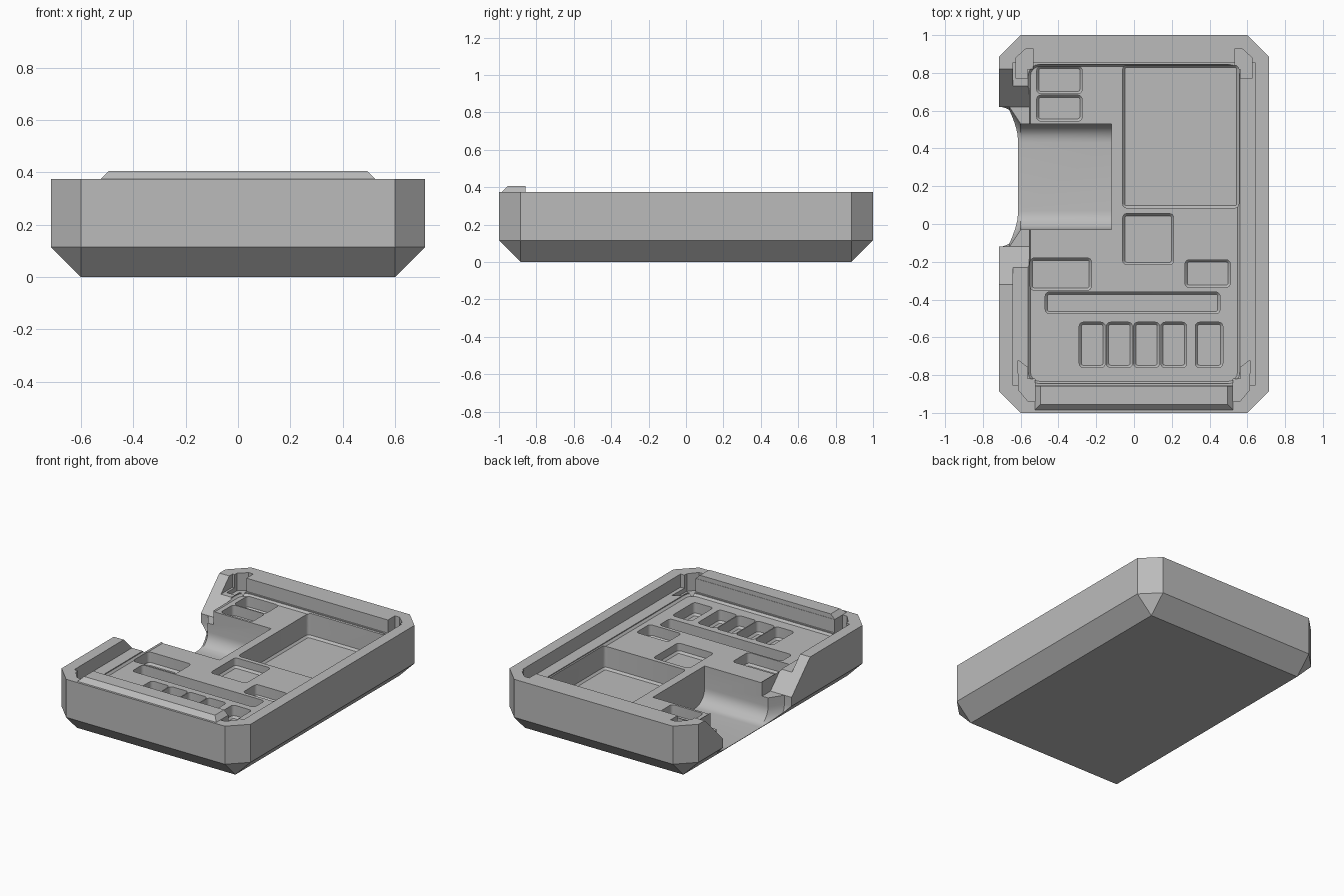
import bpy, bmesh, math

cube = bpy.data.objects.get("Cube")
if cube:
    bpy.data.objects.remove(cube, do_unlink=True)

grey = bpy.data.materials.new("mid_grey")
grey.use_nodes = True
colour = (0.5, 0.5, 0.5, 1)
grey.diffuse_color = colour
grey.node_tree.nodes["Principled BSDF"].inputs["Base Color"].default_value = colour

RIM, LEDGE, FLOOR, HIGH = 0.375, 0.285, 0.265, 0.5


def loft(name, sections):
    """Closed solid through rings that share one point count."""
    bm = bmesh.new()
    rings = [[bm.verts.new(p) for p in ring] for ring in sections]
    n = len(rings[0])
    for a, b in zip(rings, rings[1:]):
        for i in range(n):
            j = (i + 1) % n
            bm.faces.new((a[i], a[j], b[j], b[i]))
    bm.faces.new(rings[0])
    bm.faces.new(rings[-1])
    bmesh.ops.remove_doubles(bm, verts=bm.verts, dist=1e-5)
    bmesh.ops.recalc_face_normals(bm, faces=bm.faces)
    mesh = bpy.data.meshes.new(name)
    bm.to_mesh(mesh)
    bm.free()
    ob = bpy.data.objects.new(name, mesh)
    bpy.context.collection.objects.link(ob)
    mesh.materials.append(grey)
    return ob


def chamfered(x, y, c, z):
    """Rectangle ring with cut corners."""
    return [(x, y - c, z), (x - c, y, z), (c - x, y, z), (-x, y - c, z),
            (-x, c - y, z), (c - x, -y, z), (x - c, -y, z), (x, c - y, z)]


def rounded(x0, x1, y0, y1, r, z, inset=0):
    """Rectangle ring with round corners."""
    pts = []
    for k, (cx, cy) in enumerate(((x1 - r, y1 - r), (x0 + r, y1 - r),
                                  (x0 + r, y0 + r), (x1 - r, y0 + r))):
        for i in range(5):
            a = math.pi / 2 * (k + i / 4)
            pts.append((cx + (r - inset) * math.cos(a),
                        cy + (r - inset) * math.sin(a), z))
    return pts


def cut(body, cutter):
    cutter.hide_render = True
    mod = body.modifiers.new("cut", 'BOOLEAN')
    mod.operation = 'DIFFERENCE'
    mod.solver = 'EXACT'
    mod.object = cutter
    bpy.context.view_layer.objects.active = body
    bpy.ops.object.modifier_apply(modifier=mod.name)
    bpy.data.objects.remove(cutter, do_unlink=True)


def pocket(body, x0, x1, y0, y1, z, r=0.022):
    cut(body, loft("cutter", [rounded(x0, x1, y0, y1, r, HIGH),
                              rounded(x0, x1, y0, y1, r, z + 0.014),
                              rounded(x0, x1, y0, y1, r, z, 0.012)]))


# Outer shell: octagonal sides, rectangular base
W, L, C = 0.715, 1.0, 0.115
tray = loft("tray", [chamfered(W - C, L - C, 0, 0),
                     chamfered(W, L, C, C), chamfered(W, L, C, RIM)])

# Main cavity and the shallow rounded floor inside it
cut(tray, loft("cutter", [chamfered(0.64, 0.855, 0, z) for z in (LEDGE, HIGH)]))
pocket(tray, -0.56, 0.56, -0.845, 0.845, FLOOR, 0.06)

# Corner reliefs in the rim
back_relief = [(0.535, 0.82), (0.535, 0.93), (0.57, 0.93), (0.625, 0.88),
               (0.625, 0.77), (0.563, 0.77), (0.563, 0.82)]
front_relief = [(0.525, -0.82), (0.525, -0.94), (0.56, -0.94), (0.61, -0.88),
                (0.615, -0.72), (0.563, -0.76), (0.563, -0.82)]
for outline in (back_relief, front_relief):
    for side in (-1, 1):
        cut(tray, loft("cutter", [[(side * x, y, z) for x, y in outline]
                                  for z in (FLOOR - 0.01, HIGH)]))

# Sloped opening in the side wall
slope = [(0.945, HIGH), (0.62, 0.175), (-0.12, 0.175), (-0.445, HIGH)]
cut(tray, loft("cutter", [[(x, y, z) for y, z in slope] for x in (-0.9, -0.555)]))


# Round-bottomed trough that flares out through the opening
def trough(x, y0, y1, r=0.1, bottom=0.015):
    pts = [(x, y1, HIGH)]
    for cy, start in ((y1 - r, 0), (y0 + r, -math.pi / 2)):
        for i in range(9):
            a = start - math.pi / 2 * i / 8
            pts.append((x, cy + r * math.cos(a), bottom + r + r * math.sin(a)))
    return pts + [(x, y0, HIGH)]


cut(tray, loft("cutter", [trough(-0.12, -0.03, 0.53), trough(-0.6, -0.03, 0.53),
                          trough(-0.66, -0.12, 0.62), trough(-0.9, -0.12, 0.62)]))

# Component pockets: x range, y range, floor height
pockets = [(-0.06, 0.555, 0.085, 0.84, 0.11),
           (-0.515, -0.275, 0.69, 0.835, 0.18),
           (-0.515, -0.275, 0.545, 0.682, 0.18),
           (-0.06, 0.21, -0.215, 0.055, 0.2),
           (-0.55, -0.225, -0.35, -0.18, 0.18),
           (0.27, 0.51, -0.335, -0.19, 0.18),
           (-0.47, 0.455, -0.475, -0.36, 0.18),
           (0.325, 0.47, -0.76, -0.52, 0.18)]
for i in range(4):
    x = -0.29 + 0.144 * i
    pockets.append((x, x + 0.137, -0.76, -0.52, 0.18))
for p in pockets:
    pocket(tray, *p)

# Raised lip on the front rim
lip = loft("front_lip", [
    [(-w, front, z), (w, front, z), (w, -0.857, z), (-w, -0.857, z)]
    for w, front, z in ((0.525, -0.985, RIM - 0.005),
                        (0.525, -0.985, RIM), (0.495, -0.955, 0.405))])

for ob in (tray, lip):
    bpy.ops.object.select_all(action='DESELECT')
    ob.select_set(True)
    bpy.context.view_layer.objects.active = ob
    bpy.ops.object.shade_smooth_by_angle(angle=math.radians(25))
